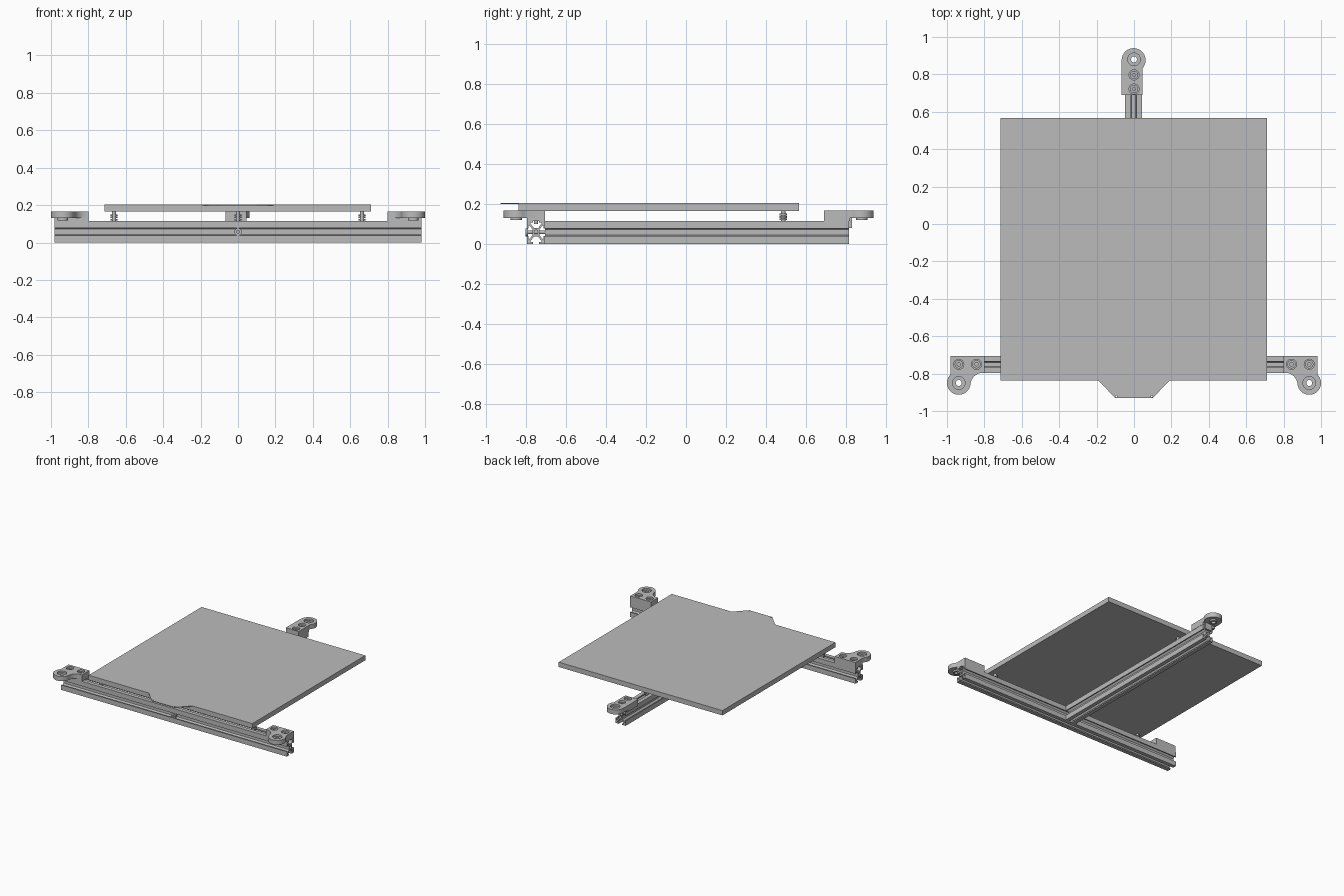
import bpy, bmesh
from math import sin, cos, pi, radians
from mathutils import Matrix, Vector

cube = bpy.data.objects.get("Cube")
if cube:
    bpy.data.objects.remove(cube, do_unlink=True)

grey = bpy.data.materials.new("plain_grey")
grey.use_nodes = True
colour = (0.5, 0.5, 0.5, 1)
grey.diffuse_color = colour
grey.node_tree.nodes["Principled BSDF"].inputs["Base Color"].default_value = colour


def arc(cx, cy, r, start=0, end=360, steps=24):
    """Points along an arc, angles in degrees; a full turn drops the repeat."""
    count = steps if abs(end - start) >= 360 else steps + 1
    angles = [radians(start + (end - start) * i / steps) for i in range(count)]
    return [(cx + r * cos(a), cy + r * sin(a)) for a in angles]


def prism(name, loops, low, high, matrix=None):
    """Solid from an outline and optional hole loops, between two heights."""
    curve = bpy.data.curves.new(name, 'CURVE')
    curve.dimensions = '2D'
    curve.fill_mode = 'BOTH'
    curve.extrude = (high - low) / 2
    for loop in loops:
        spline = curve.splines.new('POLY')
        spline.points.add(len(loop) - 1)
        for point, (x, y) in zip(spline.points, loop):
            point.co = (x, y, 0, 1)
        spline.use_cyclic_u = True
    temp = bpy.data.objects.new(name + "_helper", curve)
    mesh = bpy.data.meshes.new_from_object(temp)
    bpy.data.objects.remove(temp)
    bpy.data.curves.remove(curve)
    mesh.name = name
    mesh.transform(Matrix.Translation((0, 0, (low + high) / 2)))
    if matrix:
        mesh.transform(matrix)
    bm = bmesh.new()
    bm.from_mesh(mesh)
    bmesh.ops.remove_doubles(bm, verts=bm.verts, dist=1e-5)
    bmesh.ops.recalc_face_normals(bm, faces=bm.faces)
    bm.to_mesh(mesh)
    bm.free()
    mesh.materials.clear()
    mesh.materials.append(grey)
    mesh.shade_smooth()
    mesh.set_sharp_from_angle(angle=radians(30))
    obj = bpy.data.objects.new(name, mesh)
    bpy.context.collection.objects.link(obj)
    return obj


def rect(x0, x1, y0, y1):
    return [(x0, y0), (x1, y0), (x1, y1), (x0, y1)]


def axes(x, y, z, origin):
    """Matrix that sends the local axes to the given directions."""
    m = Matrix((x, y, z)).transposed().to_4x4()
    m.translation = Vector(origin)
    return m


# Slotted rail section: half a side, mirrored, then turned to four sides
half = [(1, 1), (1, .33), (.84, .33), (.84, .6), (.74, .6), (.38, .25)]
side = half + [(x, -y) for x, y in reversed(half[1:])]
section = []
for turn in range(4):
    c, s = (1, 0, -1, 0)[turn], (0, -1, 0, 1)[turn]
    section += [(x * c - y * s, x * s + y * c) for x, y in side]
RAIL_W, RAIL_H = .045, .0575
rail_loops = [[(x * RAIL_W, y * RAIL_H) for x, y in loop]
              for loop in (section, arc(0, 0, .2, steps=16))]

prism("front_rail", rail_loops, -.982, .982,
      axes((0, 1, 0), (0, 0, 1), (1, 0, 0), (0, -.751, RAIL_H)))
prism("centre_rail", rail_loops, -.706, .817,
      axes((-1, 0, 0), (0, 0, 1), (0, 1, 0), (-.002, 0, RAIL_H)))

# Bolt through the front rail into the centre rail
to_front = axes((1, 0, 0), (0, 0, 1), (0, -1, 0), (0, 0, RAIL_H))
prism("joint_bolt", [arc(0, 0, .02), arc(0, 0, .009, steps=6)], .79, .804, to_front)
prism("joint_bolt_shank", [arc(0, 0, .009)], .6, .794, to_front)

# Heated plate with a thin sheet and pull tab on top
prism("bed_plate", [rect(-.714, .711, -.838, .567)], .165, .198)
sheet = [(-.714, .567), (-.714, -.838), (-.19, -.838), (-.1, -.93),
         (.1, -.93), (.19, -.838), (.711, -.838), (.711, .567)]
prism("bed_sheet", [sheet] + [arc(s * .095, -.922, .005, steps=10) for s in (-1, 1)],
      .198, .203)

# Levelling screws under the plate
for name, x, y in (("left", .663, -.751), ("right", -.663, -.751), ("back", 0, .487)):
    prism(name + "_level_screw", [arc(x, y, .011)], .1, .166)
    for i in range(3):
        prism(f"{name}_level_nut_{i + 1}", [arc(x, y, .019, steps=12)],
              .118 + i * .012, .127 + i * .012)


def bracket(name, outline, foot, bolts, eye):
    """Rounded mount with sunk bolts, a foot on the rail and a ring in the eye."""
    holes = [arc(x, y, .027) for x, y in bolts] + [arc(*eye, .034)]
    prism(name + "_mount", [outline] + holes, .13, .166)
    prism(name + "_mount_foot", [foot], .115, .13)
    for i, (x, y) in enumerate(bolts):
        prism(f"{name}_bolt_{i + 1}", [arc(x, y, .022), arc(x, y, .01, steps=6)], .13, .155)
    prism(name + "_ring", [arc(*eye, .035), arc(*eye, .016)], .13, .152)
    prism(name + "_washer", [arc(*eye, .028), arc(*eye, .016)], .118, .13)


# Front corner mounts, mirrored left and right
corner = ([(.8, -.706), (.98, -.706), (.98, -.795)]
          + arc(.937, -.85, .063, 40, -180, 24)
          + arc(.81, -.86, .064, 0, 90, 8) + [(.8, -.796)])
for name, s in (("left", 1), ("right", -1)):
    def flip(points):
        return [(s * x, y) for x, y in points]
    bracket(name, flip(corner), flip(rect(.8, .98, -.796, -.706)),
            flip([(.842, -.75), (.937, -.75)]), (s * .937, -.85))

# Back mount in line with the centre rail
back = ([(-.067, .69), (.045, .69), (.045, .83)]
        + arc(-.002, .876, .064, -25, 180, 24) + [(-.067, .86)])
bracket("back", back, rect(-.067, .045, .69, .82),
        [(0, .722), (0, .797)], (0, .88))
prism("back_mount_lip", [rect(-.03, .03, .817, .83)], .08, .13)
